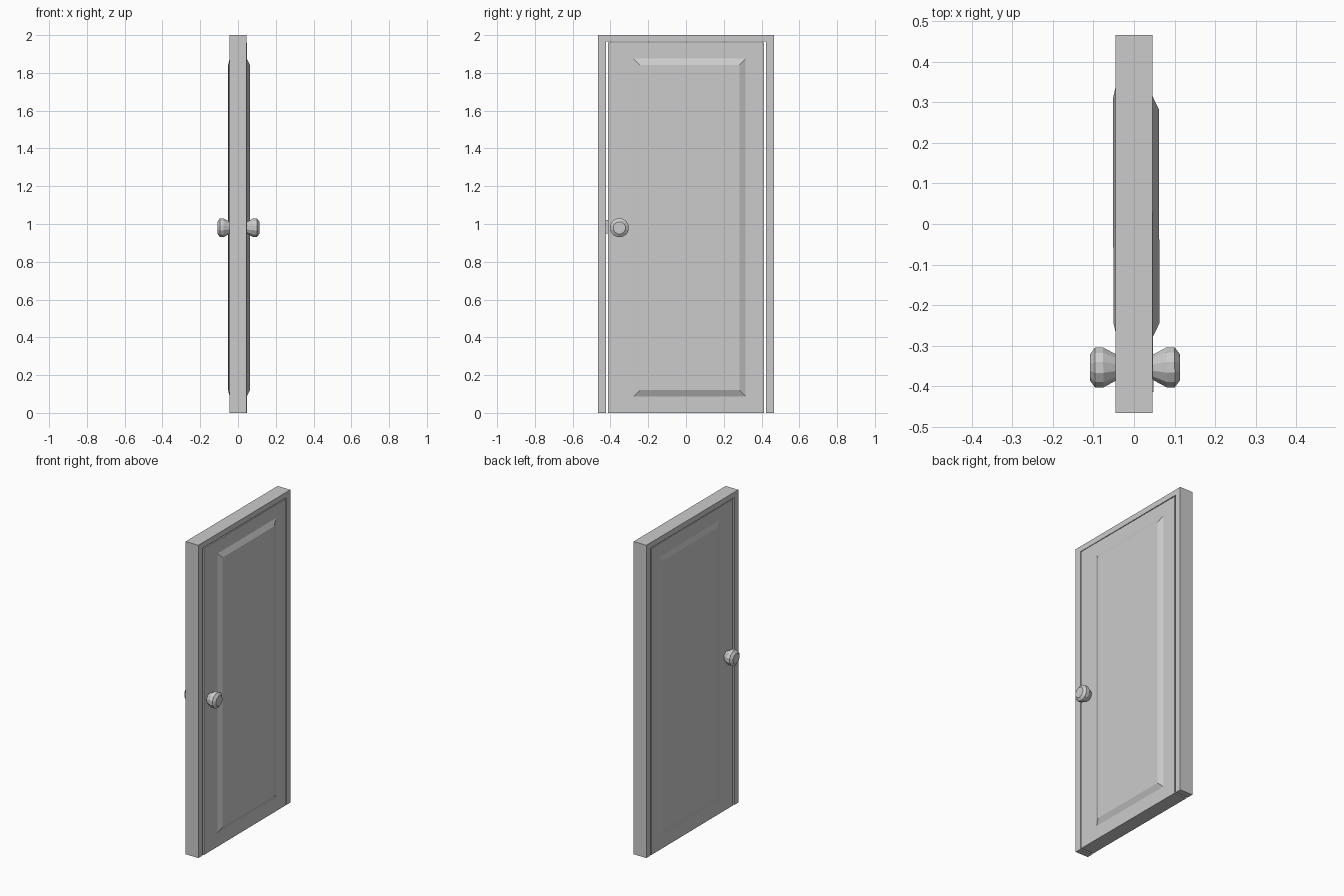
import bpy, bmesh, math
from mathutils import Matrix

if "Cube" in bpy.data.objects:
    bpy.data.objects.remove(bpy.data.objects["Cube"])

# The door leaf is very slightly ajar, turning about its hinge edge
HINGE_Y = 0.415
SWING = (Matrix.Translation((0, HINGE_Y, 0)) @ Matrix.Rotation(0.003, 4, 'Z')
         @ Matrix.Translation((0, -HINGE_Y, 0)))


def make(name, verts, faces, matrix=None):
    mesh = bpy.data.meshes.new(name)
    mesh.from_pydata(verts, [], faces)
    bm = bmesh.new()
    bm.from_mesh(mesh)
    bmesh.ops.recalc_face_normals(bm, faces=bm.faces)
    bm.to_mesh(mesh)
    bm.free()
    obj = bpy.data.objects.new(name, mesh)
    bpy.context.collection.objects.link(obj)
    if matrix:
        obj.matrix_world = matrix
    return obj


def prism(name, outline, x0, x1, matrix=None):
    """Extrude a (y, z) outline along x."""
    n = len(outline)
    verts = [(x, y, z) for x in (x0, x1) for y, z in outline]
    faces = [tuple(range(n)), tuple(range(n, 2 * n))]
    faces += [(i, (i + 1) % n, n + (i + 1) % n, n + i) for i in range(n)]
    return make(name, verts, faces, matrix)


def rect(y0, y1, z0, z1):
    return [(y0, z0), (y1, z0), (y1, z1), (y0, z1)]


def raised_panel(name, y0, y1, z0, z1, x_base, x_top, bevel=0.033):
    """Bevelled panel standing proud of a door face."""
    base = rect(y0, y1, z0, z1)
    top = rect(y0 + bevel, y1 - bevel, z0 + bevel, z1 - bevel)
    obj = prism(name, base, x_base, x_top, SWING)
    for v, (y, z) in zip(list(obj.data.vertices)[4:], top):
        v.co.y, v.co.z = y, z
    return obj


def knob(name, side, y=-0.353, z=0.98, sides=12):
    """Faceted knob turned about the x axis from an (x, radius) profile."""
    profile = [(0.035, 0.027), (0.078, 0.051), (0.098, 0.051), (0.111, 0.033)]
    verts, faces = [], []
    for x, r in profile:
        for i in range(sides):
            a = 2 * math.pi * (i + 0.5) / sides
            verts.append((side * x, y + r * math.cos(a), z + r * math.sin(a)))
    for k in range(len(profile) - 1):
        for i in range(sides):
            j = (i + 1) % sides
            faces.append((k * sides + i, k * sides + j,
                          (k + 1) * sides + j, (k + 1) * sides + i))
    last = (len(profile) - 1) * sides
    faces += [tuple(range(sides)), tuple(range(last, last + sides))]
    return make(name, verts, faces, SWING)


# Frame: two jambs and a head in one piece
W, I, H = 0.465, 0.424, 1.965
prism("door_frame", [(-W, 0), (-I, 0), (-I, H), (I, H), (I, 0), (W, 0), (W, 2), (-W, 2)],
      -0.045, 0.045)

# Door leaf
prism("door_leaf", rect(-0.414, 0.414, 0, 1.96), -0.045, 0.045, SWING)

# Raised panels: deeper on one side than the other
raised_panel("panel_right", -0.277, 0.315, 0.087, 1.875, 0.045, 0.0608)
raised_panel("panel_left", -0.277, 0.34, 0.087, 1.875, -0.045, -0.0525)

# Latch bridging the gap to the jamb
prism("latch", rect(-0.426, -0.405, 0.95, 1.02), -0.012, 0.012, SWING)

# Knobs on both faces
knob("knob_right", 1)
knob("knob_left", -1)
